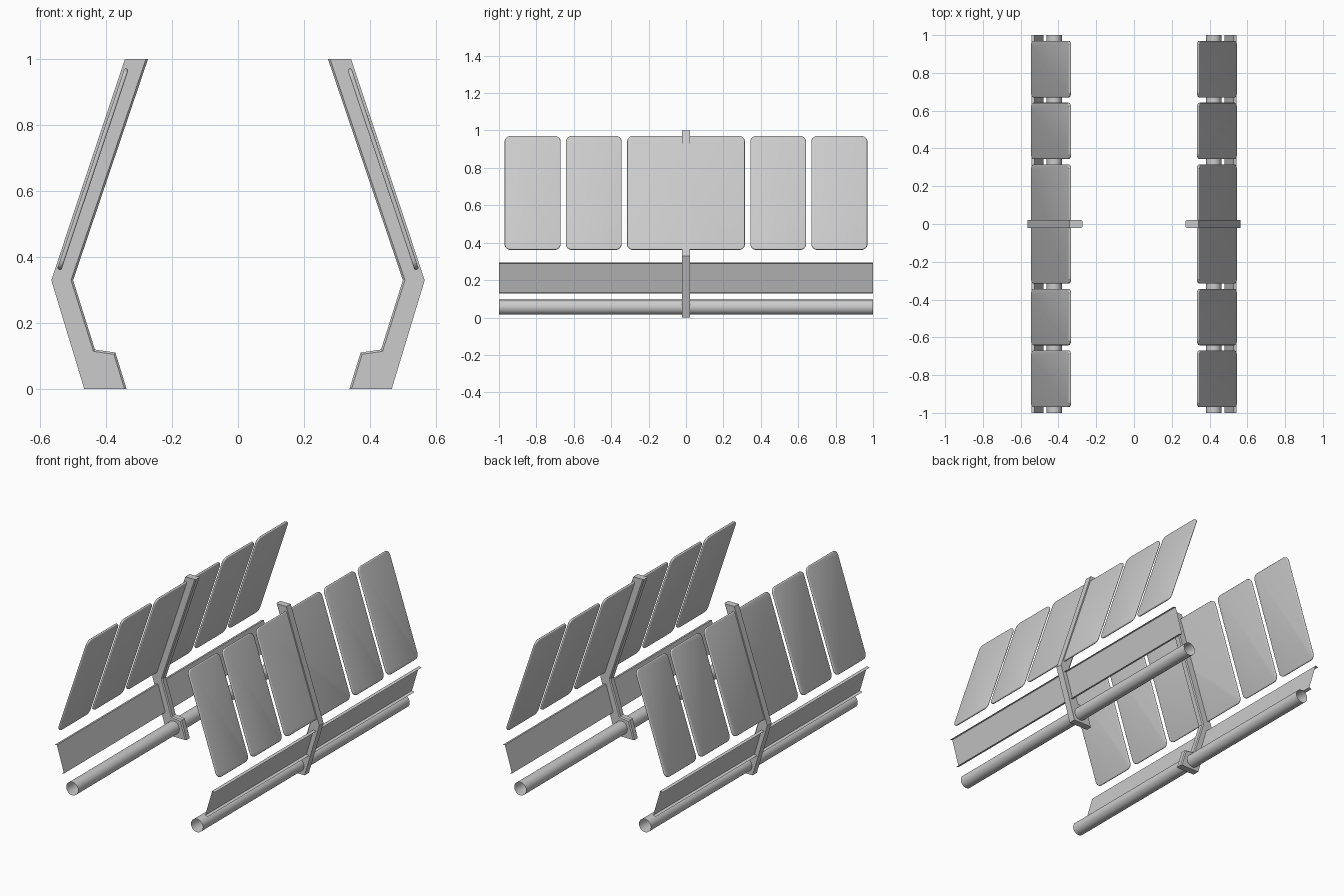
import bpy, bmesh, math
from mathutils import Vector

if "Cube" in bpy.data.objects:
    bpy.data.objects.remove(bpy.data.objects["Cube"])


def finish(bm, name, smooth=True):
    """Make an object from a bmesh and mirror it to the other side."""
    mesh = bpy.data.meshes.new(name)
    bm.to_mesh(mesh)
    bm.free()
    ob = bpy.data.objects.new(name, mesh)
    bpy.context.collection.objects.link(ob)
    if smooth:
        bpy.ops.object.select_all(action='DESELECT')
        ob.select_set(True)
        bpy.context.view_layer.objects.active = ob
        bpy.ops.object.shade_smooth_by_angle(angle=math.radians(35))
    ob.modifiers.new("Mirror", 'MIRROR').use_mirror_merge = False
    return ob


def open_strip(name, profile, closed=False):
    """Sweep an x,z profile along y as a single open sheet."""
    bm = bmesh.new()
    a = [bm.verts.new((x, -1, z)) for x, z in profile]
    b = [bm.verts.new((x, 1, z)) for x, z in profile]
    n = len(profile)
    for i in range(n if closed else n - 1):
        j = (i + 1) % n
        bm.faces.new((a[i], b[i], b[j], a[j]))
    return finish(bm, name)


# Bent bracket in the middle, chamfered along its inner edge
inner = [(0.272, 1.0), (0.499, 0.33), (0.433, 0.12), (0.371, 0.111), (0.337, 0.0)]
outer = [(0.465, 0.0), (0.565, 0.33), (0.342, 1.0)]
bm = bmesh.new()
face = bm.faces.new([bm.verts.new((x, -0.021, z)) for x, z in inner + outer])
ext = bmesh.ops.extrude_face_region(bm, geom=[face])
moved = [v for v in ext['geom'] if isinstance(v, bmesh.types.BMVert)]
bmesh.ops.translate(bm, verts=moved, vec=(0, 0.042, 0))
bmesh.ops.recalc_face_normals(bm, faces=bm.faces)


def on_inner(v):
    return any(abs(v.co.x - x) + abs(v.co.z - z) < 1e-4 for x, z in inner)


edges = [e for e in bm.edges if all(on_inner(v) for v in e.verts)
         and abs(e.verts[0].co.y - e.verts[1].co.y) < 1e-4]
bmesh.ops.bevel(bm, geom=edges, offset=0.006, segments=1, affect='EDGES')
finish(bm, "bracket", False)

# Hollow open tube
open_strip("bottom_tube", [(0.422 + 0.04 * math.cos(2 * math.pi * i / 32),
                            0.055 + 0.04 * math.sin(2 * math.pi * i / 32))
                           for i in range(32)], True)

# Leaning rail with short outward flanges
open_strip("side_rail", [(0.495, 0.128), (0.478, 0.133), (0.526, 0.295), (0.543, 0.290)])

# Leaning rounded panels
low, high = Vector((0.541, 0, 0.362)), Vector((0.337, 0, 0.970))
up = (high - low).normalized()
normal = Vector((up.z, 0, -up.x))
middle = (low + high) / 2
half_h = (high - low).length / 2


def panel(name, y0, y1, r=0.032, t=0.013):
    cy, half_w = (y0 + y1) / 2, (y1 - y0) / 2
    bm = bmesh.new()
    verts = []
    for k, (sy, su) in enumerate([(1, 1), (-1, 1), (-1, -1), (1, -1)]):
        for s in range(7):
            a = math.radians(90 * k + 15 * s)
            y = cy + sy * (half_w - r) + r * math.cos(a)
            u = su * (half_h - r) + r * math.sin(a)
            verts.append(bm.verts.new(middle + up * u + Vector((0, y, 0)) - normal * t / 2))
    face = bm.faces.new(verts)
    ext = bmesh.ops.extrude_face_region(bm, geom=[face])
    moved = [v for v in ext['geom'] if isinstance(v, bmesh.types.BMVert)]
    bmesh.ops.translate(bm, verts=moved, vec=normal * t)
    bmesh.ops.recalc_face_normals(bm, faces=bm.faces)
    rim = [e for e in bm.edges if any(len(f.verts) > 4 for f in e.link_faces)]
    bmesh.ops.bevel(bm, geom=rim, offset=0.005, segments=3, profile=0.5, affect='EDGES')
    finish(bm, name)


spans = [(-0.97, -0.67), (-0.642, -0.344), (-0.315, 0.315), (0.344, 0.642), (0.67, 0.97)]
for i, (y0, y1) in enumerate(spans):
    panel(f"panel_{i + 1}", y0, y1)
